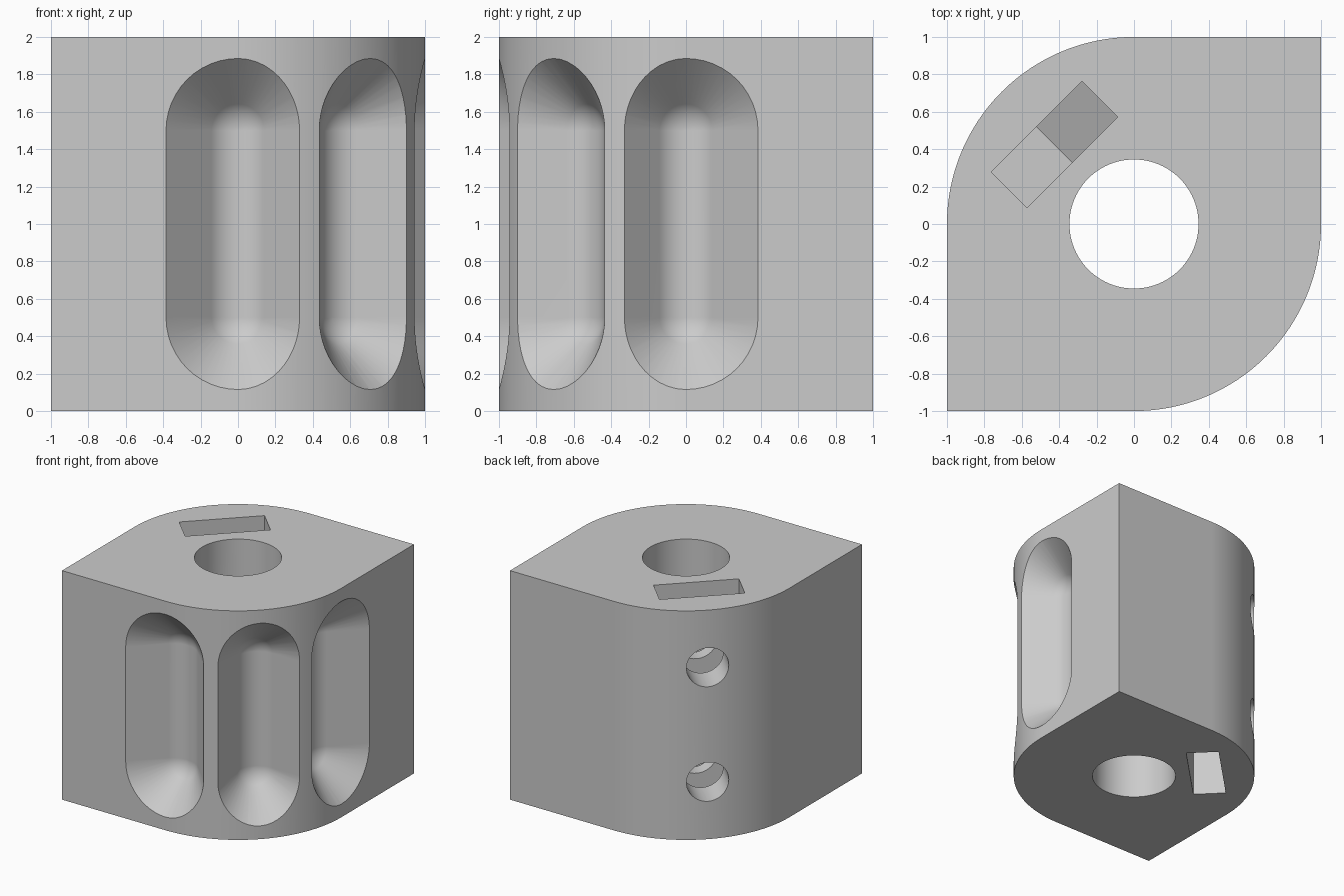
import bpy, bmesh, math
from mathutils import Matrix

if "Cube" in bpy.data.objects:
    bpy.data.objects.remove(bpy.data.objects["Cube"])

grey = bpy.data.materials.new("plain_grey")
grey.diffuse_color = (0.6, 0.6, 0.6, 1)
grey.use_nodes = True
grey.node_tree.nodes["Principled BSDF"].inputs["Base Color"].default_value = grey.diffuse_color


def add_object(name, bm):
    bmesh.ops.recalc_face_normals(bm, faces=bm.faces)
    mesh = bpy.data.meshes.new(name)
    bm.to_mesh(mesh)
    bm.free()
    obj = bpy.data.objects.new(name, mesh)
    bpy.context.collection.objects.link(obj)
    mesh.materials.append(grey)
    return obj


def hull(name, points, angle=0):
    """Convex solid around the points, turned about the vertical axis."""
    bm = bmesh.new()
    for p in points:
        bm.verts.new(p)
    out = bmesh.ops.convex_hull(bm, input=bm.verts)
    loose = [v for v in bm.verts if not v.link_faces]
    bmesh.ops.delete(bm, geom=loose, context='VERTS')
    bmesh.ops.dissolve_limit(bm, angle_limit=0.001, verts=bm.verts, edges=bm.edges)
    bmesh.ops.transform(bm, matrix=Matrix.Rotation(math.radians(angle), 4, 'Z'), verts=bm.verts)
    return add_object(name, bm)


def cylinder(name, radius, depth, matrix, segments):
    bm = bmesh.new()
    bmesh.ops.create_cone(bm, cap_ends=True, segments=segments, radius1=radius,
                          radius2=radius, depth=depth, matrix=matrix)
    return add_object(name, bm)


# Block: square plan with two opposite corners fully rounded
def arc(start, n=48):
    return [(math.cos(math.radians(start + 90 * i / n)),
             math.sin(math.radians(start + 90 * i / n))) for i in range(n + 1)]


bm = bmesh.new()
plan = [(-1, -1)] + arc(270) + [(1, 1)] + arc(90)
base = bm.faces.new([bm.verts.new((x, y, 0)) for x, y in plan])
top = bmesh.ops.extrude_face_region(bm, geom=[base])["geom"]
bmesh.ops.translate(bm, vec=(0, 0, 2), verts=[v for v in top if isinstance(v, bmesh.types.BMVert)])
block = add_object("clamp_block", bm)

cutters = [cylinder("bore_cutter", 0.345, 3, Matrix.Translation((0, 0, 1)), 96)]

# Finger grooves: 45 degree walls running into a rounded floor
TIP = 0.2
rings = [(0.485, 1.1), (0.385, 1.0)]
FLOOR = 1 - 0.385 + TIP * (math.sqrt(2) - 1)
for i in range(9):
    a = math.radians(45 - 45 * i / 8)
    rings.append((TIP * math.sin(a), FLOOR + TIP * (1 - math.cos(a))))
groove = []
for r, d in rings:
    steps = 24 if r > 1e-6 else 1
    for k in range(steps + 1 if steps > 1 else 1):
        t = math.pi * k / steps
        for side in (1, -1):
            groove.append((d, r * math.cos(t), 1 + side * (0.5 + r * math.sin(t))))
for angle in (-90, -45, 0):
    cutters.append(hull("groove_cutter", groove, angle))

# Nut slots from top and bottom, ending in a hexagonal point, with screw holes
HALF = 0.343
for side in (1, -1):
    tip = 0.5 - HALF / math.cos(math.radians(30))
    shoulder = tip + HALF * math.tan(math.radians(30))
    slot = []
    for x in (0.466, 0.736):
        slot.append((x, 0, 1 + side * tip))
        for y in (-HALF, HALF):
            slot += [(x, y, 1 + side * shoulder), (x, y, 1 + side * 1.1)]
    cutters.append(hull("nut_slot_cutter", slot, 135))
    turn = Matrix.Rotation(math.radians(135), 4, 'Z')
    place = turn @ Matrix.Translation((0.65, 0, 1 + side * 0.5)) @ Matrix.Rotation(math.pi / 2, 4, 'Y')
    cutters.append(cylinder("screw_hole_cutter", 0.17, 0.9, place, 48))

# Cut everything out of the block
bpy.context.view_layer.objects.active = block
block.select_set(True)
for cutter in cutters:
    mod = block.modifiers.new("cut", 'BOOLEAN')
    mod.operation = 'DIFFERENCE'
    mod.solver = 'EXACT'
    mod.object = cutter
    bpy.ops.object.modifier_apply(modifier=mod.name)
    bpy.data.objects.remove(cutter)

bpy.ops.object.shade_smooth_by_angle(angle=math.radians(25))
weighted = block.modifiers.new("weighted_normals", 'WEIGHTED_NORMAL')
weighted.keep_sharp = True
